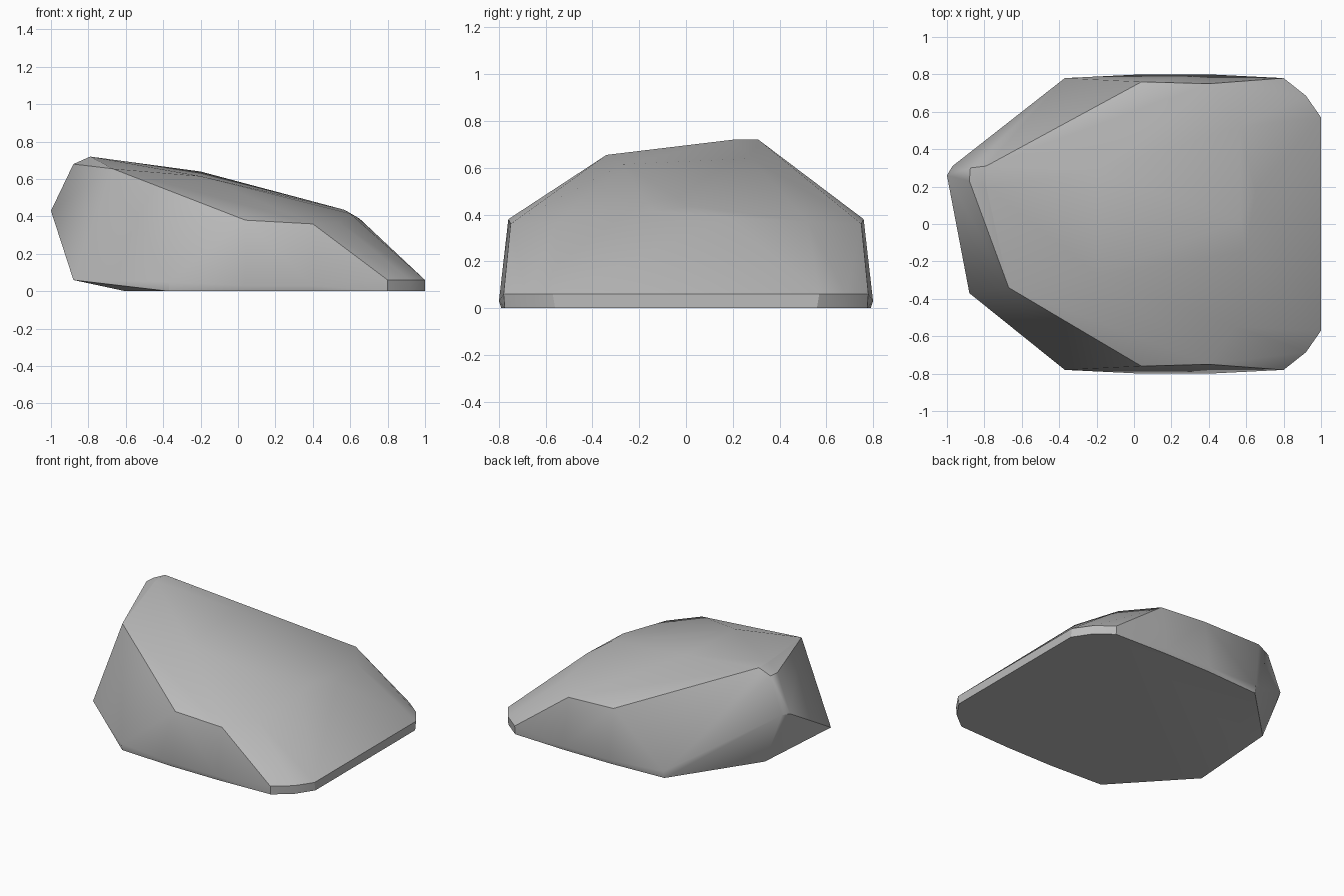
import bpy, bmesh

# Remove the default cube
cube = bpy.data.objects.get("Cube")
if cube:
    bpy.data.objects.remove(cube, do_unlink=True)

# Stone colour
stone = bpy.data.materials.new("stone_grey")
stone.use_nodes = True
grey = (0.5, 0.5, 0.5, 1)
stone.diffuse_color = grey
bsdf = stone.node_tree.nodes["Principled BSDF"]
bsdf.inputs["Base Color"].default_value = grey
bsdf.inputs["Roughness"].default_value = 0.8

# Corners shared by both long sides: foot, rim and shoulder
paired = [
    (-0.37, 0.77, 0), (0.04, 0.79, 0), (0.4, 0.79, 0),
    (0.8, 0.775, 0), (0.92, 0.68, 0), (1, 0.56, 0),
    (-0.37, 0.78, 0.05), (0.04, 0.8, 0.03), (0.4, 0.8, 0.03),
    (0.8, 0.78, 0.06), (0.92, 0.685, 0.06), (1, 0.57, 0.06),
    (0.04, 0.76, 0.38), (0.4, 0.75, 0.36),
]

# Blunt tall end, with its crown leaning to the back
tall_end = [
    (-0.6, -0.4, 0), (-0.6, 0.3, 0),
    (-0.88, -0.37, 0.06), (-0.83, 0.3, 0.06),
    (-1, 0.26, 0.43), (-0.97, 0.31, 0.43),
    (-0.88, 0.23, 0.68), (-0.875, 0.3, 0.68),
    (-0.79, 0.31, 0.72), (-0.79, 0.2, 0.72),
    (-0.67, -0.34, 0.655),
]

# Sloping roof and the brow above the low end
roof = [
    (-0.2, -0.27, 0.615), (-0.2, 0.28, 0.64),
    (0.57, 0.02, 0.435), (0.6, -0.15, 0.415), (0.65, 0.18, 0.388),
    (0.54, -0.55, 0.37), (0.57, 0.52, 0.37),
]

# Wrap the corners in a faceted skin
bm = bmesh.new()
corners = tall_end + roof
for x, y, z in paired:
    corners += [(x, y, z), (x, -y, z)]
for co in corners:
    bm.verts.new(co)
hull = bmesh.ops.convex_hull(bm, input=bm.verts[:])
spare = {g for g in hull["geom_interior"] + hull["geom_unused"]
         if isinstance(g, bmesh.types.BMVert)}
bmesh.ops.delete(bm, geom=list(spare), context="VERTS")
bmesh.ops.recalc_face_normals(bm, faces=bm.faces[:])

mesh = bpy.data.meshes.new("boulder")
bm.to_mesh(mesh)
bm.free()
mesh.materials.append(stone)
boulder = bpy.data.objects.new("boulder", mesh)
bpy.context.collection.objects.link(boulder)

# Soften shallow facets and keep the strong creases
for ob in bpy.context.selected_objects:
    ob.select_set(False)
boulder.select_set(True)
bpy.context.view_layer.objects.active = boulder
bpy.ops.object.shade_smooth_by_angle(angle=0.52)
